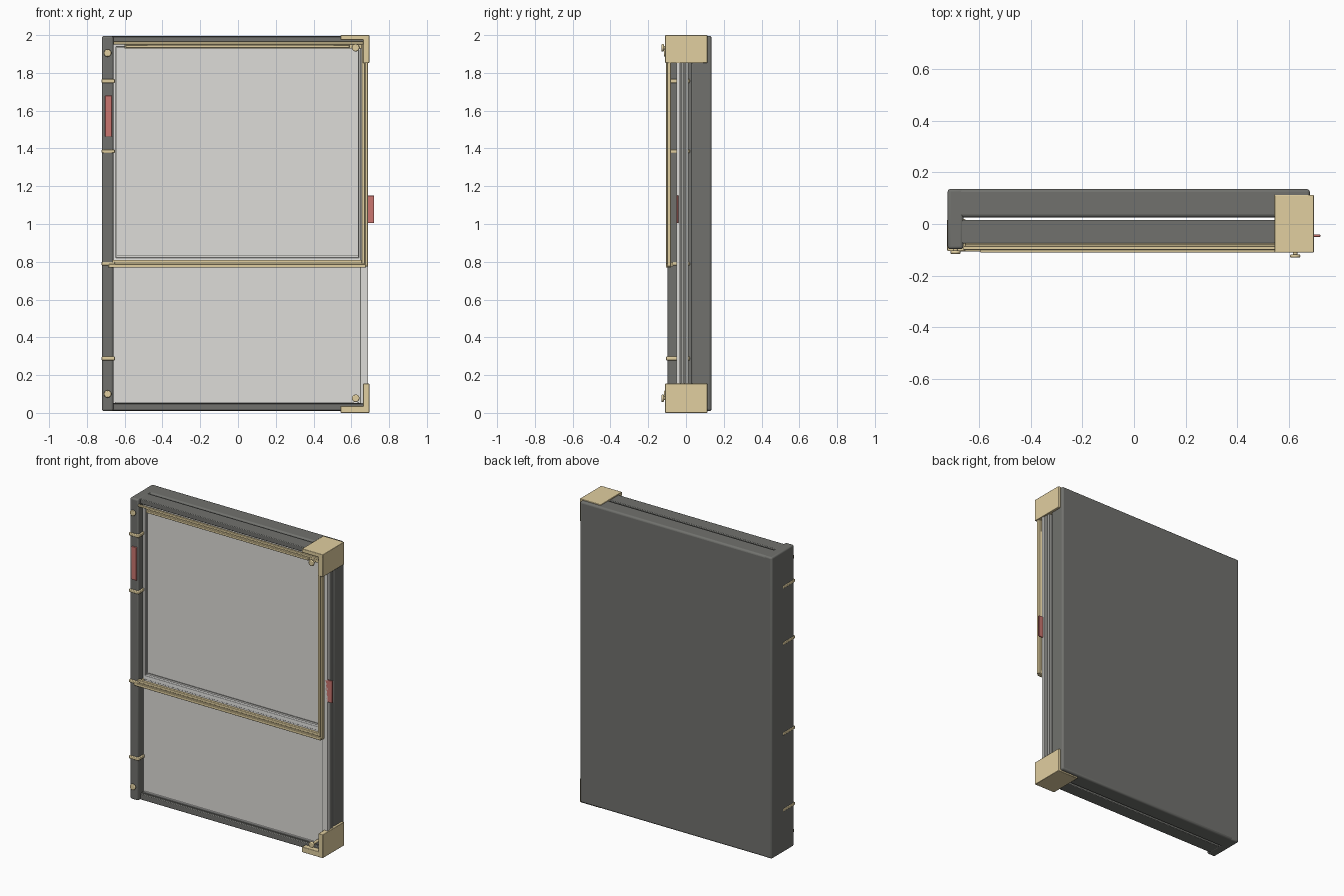
import bpy
from math import pi

if "Cube" in bpy.data.objects:
    bpy.data.objects.remove(bpy.data.objects["Cube"], do_unlink=True)


def material(name, rgb):
    m = bpy.data.materials.new(name)
    m.use_nodes = True
    m.diffuse_color = (*rgb, 1)
    m.node_tree.nodes["Principled BSDF"].inputs["Base Color"].default_value = (*rgb, 1)
    return m


dark = material("dark_grey", (0.165, 0.167, 0.155))
mid = material("mid_grey", (0.36, 0.36, 0.34))
light = material("light_grey", (0.73, 0.72, 0.69))
pale = material("pale_grey", (0.85, 0.85, 0.83))
tan = material("tan", (0.75, 0.62, 0.35))
red = material("red", (0.6, 0.18, 0.16))


def box(name, mat, x, y, z, bevel=0.0, segments=2):
    """Box given by its (min, max) on each axis."""
    bpy.ops.mesh.primitive_cube_add(size=1, location=[sum(a) / 2 for a in (x, y, z)])
    o = bpy.context.object
    o.name = name
    o.scale = [a[1] - a[0] for a in (x, y, z)]
    bpy.ops.object.transform_apply(location=False, rotation=False, scale=True)
    o.data.materials.append(mat)
    if bevel:
        b = o.modifiers.new("soft_edges", "BEVEL")
        b.width, b.segments = bevel, segments
        bpy.ops.object.shade_smooth_by_angle()
    return o


def rivet(name, x, y, z, stem_end):
    """Flat round head on a thin stem, pointing to the front."""
    for part, radius, y0, y1 in (("head", 0.02, y, y + 0.013),
                                 ("stem", 0.009, y + 0.01, stem_end)):
        bpy.ops.mesh.primitive_cylinder_add(
            vertices=20, radius=radius, depth=y1 - y0,
            location=(x, (y0 + y1) / 2, z), rotation=(pi / 2, 0, 0))
        o = bpy.context.object
        o.name = f"{name}_{part}"
        o.data.materials.append(tan)
        if part == "head":
            b = o.modifiers.new("round_head", "BEVEL")
            b.width, b.segments = 0.005, 2
        bpy.ops.object.shade_smooth_by_angle()


# Back shell, full-depth spine and the front dark frame, with an open slot between
box("back_shell", dark, (-0.7, 0.68), (0.026, 0.135), (0.01, 1.995), 0.012, 3)
box("spine", dark, (-0.72, -0.66), (-0.097, 0.135), (0.01, 1.995), 0.01, 3)
box("top_frame", dark, (-0.67, 0.665), (-0.075, 0.015), (1.96, 1.993), 0.004)
box("bottom_frame", dark, (-0.67, 0.665), (-0.075, 0.015), (0.012, 0.05), 0.004)

# Inner board and the stacked leaves at the open edge
box("inner_board", mid, (-0.67, 0.64), (-0.02, 0.014), (0.03, 1.97))
for i, (y0, y1, mat, edge) in enumerate(((-0.05, -0.032, light, 0.688),
                                         (-0.027, -0.01, mid, 0.684),
                                         (-0.005, 0.014, mid, 0.684))):
    box(f"edge_leaf_{i + 1}", mat, (0.651, edge), (y0, y1), (0.04, 1.965))
box("leaf_gap", dark, (0.635, 0.672), (-0.04, 0.012), (0.04, 1.965))

# Lower panel with a thin border
box("lower_panel", light, (-0.665, 0.645), (-0.042, -0.015), (0.045, 0.8))
box("lower_border_right", dark, (0.645, 0.651), (-0.046, -0.02), (0.05, 1.96))
box("lower_border_bottom", dark, (-0.66, 0.651), (-0.06, -0.03), (0.045, 0.053))
box("lower_ledge", pale, (-0.65, 0.64), (-0.05, -0.03), (0.053, 0.058))

# Recessed upper panel inside a pale stepped border
box("upper_panel", light, (-0.65, 0.64), (-0.028, -0.01), (0.81, 1.95))
box("upper_border_bottom", pale, (-0.66, 0.646), (-0.045, -0.015), (0.795, 0.822), 0.003)
box("upper_border_top", light, (-0.66, 0.646), (-0.045, -0.015), (1.937, 1.962), 0.003)
for name, x in (("left", (-0.662, -0.645)), ("right", (0.638, 0.648))):
    box(f"upper_border_{name}", light, x, (-0.045, -0.015), (0.8, 1.96), 0.003)
for x in (-0.643, 0.636):
    box("upper_seam_side", mid, (x - 0.002, x + 0.002), (-0.032, -0.02), (0.826, 1.935))
for z in (0.833, 1.933):
    box("upper_seam_cross", mid, (-0.643, 0.636), (-0.032, -0.02), (z - 0.002, z + 0.002))

# Tan trim standing clear in front of the panel, each rail in two steps
box("trim_top_outer", tan, (-0.66, 0.688), (-0.1, -0.086), (1.951, 1.965), 0.003)
box("trim_top_inner", tan, (-0.595, 0.59), (-0.11, -0.09), (1.932, 1.948), 0.003)
box("trim_top_base", tan, (-0.6, 0.67), (-0.097, -0.086), (1.93, 1.955))
box("trim_right_outer", tan, (0.673, 0.688), (-0.1, -0.08), (0.775, 1.96), 0.003)
box("trim_right_inner", tan, (0.655, 0.671), (-0.105, -0.08), (0.79, 1.95), 0.003)
box("trim_right_base", tan, (0.657, 0.685), (-0.095, -0.082), (0.78, 1.95))
box("trim_bottom_upper", tan, (-0.665, 0.67), (-0.1, -0.08), (0.793, 0.81), 0.003)
box("trim_bottom_lower", tan, (-0.685, 0.677), (-0.107, -0.08), (0.769, 0.788), 0.003)
box("trim_bottom_base", tan, (-0.66, 0.67), (-0.096, -0.07), (0.775, 0.8))

# Raised bands wrapped around the spine
for i, z in enumerate((0.288, 0.79, 1.385, 1.757)):
    box(f"spine_band_{i + 1}", tan, (-0.722, -0.652), (-0.105, 0.02),
        (z - 0.01, z + 0.01), 0.004)

# Corner guards at the open edge, top and bottom
for name, cap, side in (("top", (1.975, 2.0), (1.852, 2.0)),
                        ("bottom", (0.0, 0.036), (0.0, 0.155))):
    box(f"{name}_corner_cap", tan, (0.543, 0.695), (-0.11, 0.113), cap, 0.003)
    box(f"{name}_corner_side", tan, (0.662, 0.695), (-0.11, 0.113), side, 0.003)

# Rivets
for z in (0.1, 1.905):
    rivet("spine_rivet", -0.69, -0.116, z, -0.09)
for z in (0.077, 1.933):
    rivet("corner_rivet", 0.623, -0.13, z, -0.04)

# Red label and side tab
box("spine_label", red, (-0.703, -0.668), (-0.105, -0.09), (1.463, 1.68), 0.002)
box("side_tab", red, (0.67, 0.72), (-0.05, -0.04), (1.005, 1.15), 0.002)
